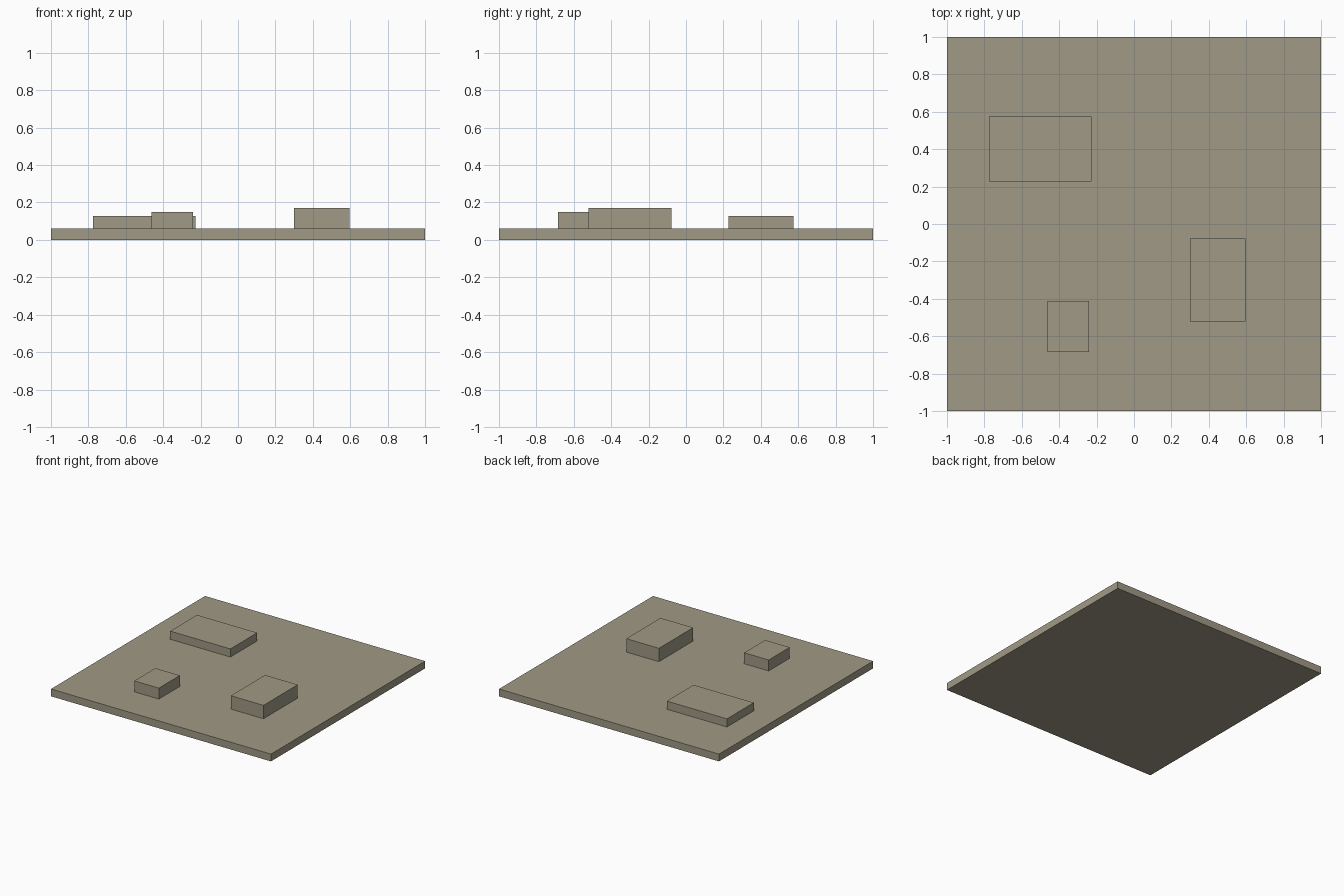
import bpy

if "Cube" in bpy.data.objects:
    bpy.data.objects.remove(bpy.data.objects["Cube"])

# One stone colour for everything
stone = bpy.data.materials.new("warm_grey_stone")
stone.diffuse_color = (0.35, 0.32, 0.235, 1)
stone.use_nodes = True
stone.node_tree.nodes["Principled BSDF"].inputs["Base Color"].default_value = stone.diffuse_color


def box(name, x, y, z):
    """Box spanning the given (low, high) range on each axis."""
    spans = (x, y, z)
    bpy.ops.mesh.primitive_cube_add(size=1, location=[(a + b) / 2 for a, b in spans])
    ob = bpy.context.object
    ob.name = name
    ob.scale = [b - a for a, b in spans]
    bpy.ops.object.transform_apply(location=False, rotation=False, scale=True)
    ob.data.materials.append(stone)
    return ob


# Square ground slab
TOP = 0.06
box("floor_slab", (-1, 1), (-1, 1), (0, TOP))

# Raised blocks resting on the slab
box("wide_block", (-0.775, -0.228), (0.227, 0.575), (TOP, 0.127))
box("small_block", (-0.463, -0.24), (-0.685, -0.412), (TOP, 0.15))
box("tall_block", (0.30, 0.597), (-0.522, -0.077), (TOP, 0.17))
